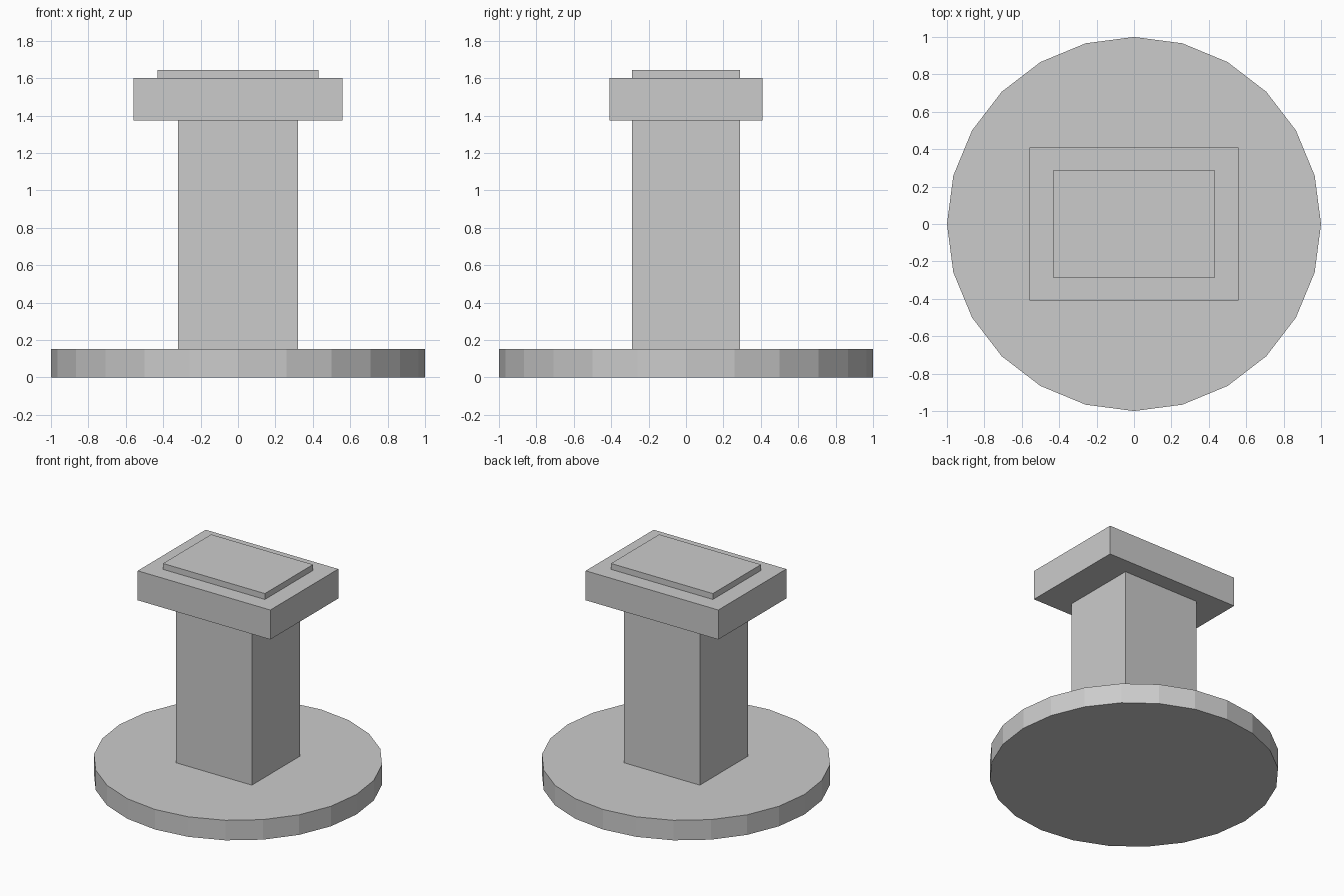
import bpy

cube = bpy.data.objects.get("Cube")
if cube:
    bpy.data.objects.remove(cube, do_unlink=True)

# Single plain grey
grey = bpy.data.materials.new("plain grey")
grey.use_nodes = True
colour = (0.6, 0.6, 0.6, 1)
grey.diffuse_color = colour
grey.node_tree.nodes["Principled BSDF"].inputs["Base Color"].default_value = colour


def finish(name):
    obj = bpy.context.object
    obj.name = name
    obj.data.materials.append(grey)
    return obj


def block(name, half_x, half_y, bottom, top):
    bpy.ops.mesh.primitive_cube_add(size=2, location=(0, 0, (bottom + top) / 2))
    obj = finish(name)
    obj.scale = (half_x, half_y, (top - bottom) / 2)
    bpy.ops.object.transform_apply(location=False, rotation=False, scale=True)


BASE_TOP, COLUMN_TOP, CAP_TOP, PLATE_TOP = 0.153, 1.375, 1.6, 1.645

# Round faceted foot
bpy.ops.mesh.primitive_cylinder_add(vertices=24, radius=1, depth=BASE_TOP,
                                    location=(0, 0, BASE_TOP / 2))
finish("round_base")

# Column, overhanging cap and raised top plate
block("column", 0.32, 0.29, BASE_TOP, COLUMN_TOP)
block("cap", 0.56, 0.41, COLUMN_TOP, CAP_TOP)
block("top_plate", 0.43, 0.29, CAP_TOP, PLATE_TOP)
